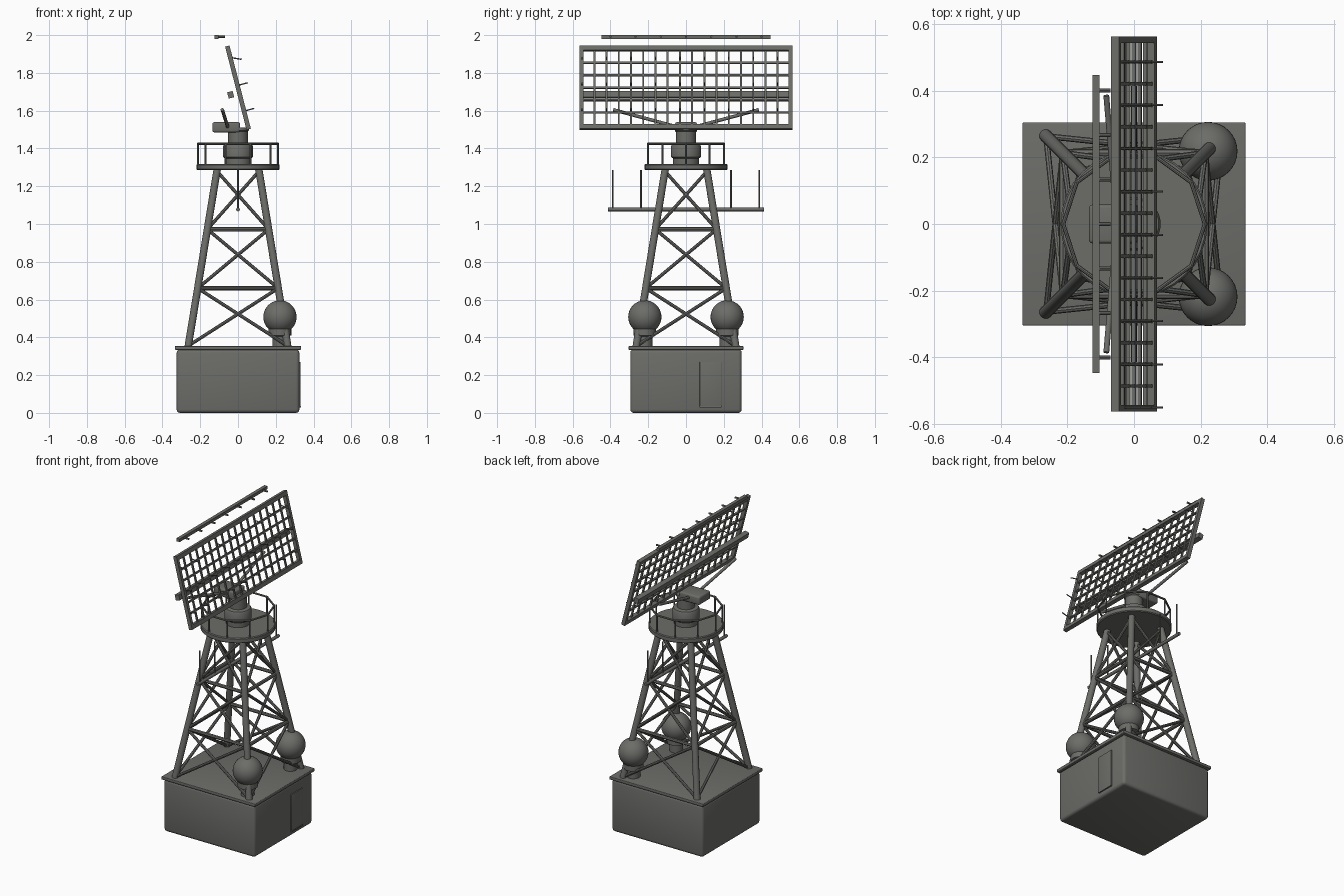
import bpy, bmesh, math
from mathutils import Vector, Matrix

if "Cube" in bpy.data.objects:
    bpy.data.objects.remove(bpy.data.objects["Cube"])

grey = bpy.data.materials.new("dark_grey")
grey.diffuse_color = (0.15, 0.15, 0.14, 1)
grey.use_nodes = True
grey.node_tree.nodes["Principled BSDF"].inputs["Base Color"].default_value = grey.diffuse_color


def finish(bm, name, bevel=0, smooth=True):
    """Turn a bmesh into a named, coloured object."""
    me = bpy.data.meshes.new(name)
    bm.to_mesh(me)
    bm.free()
    me.materials.append(grey)
    ob = bpy.data.objects.new(name, me)
    bpy.context.collection.objects.link(ob)
    bpy.ops.object.select_all(action='DESELECT')
    ob.select_set(True)
    bpy.context.view_layer.objects.active = ob
    if bevel:
        m = ob.modifiers.new("bevel", 'BEVEL')
        m.width, m.segments = bevel, 3
        bpy.ops.object.modifier_apply(modifier="bevel")
    if smooth:
        bpy.ops.object.shade_smooth_by_angle(angle=math.radians(40))
    return ob


def box(bm, c, s, mat=Matrix()):
    m = mat @ Matrix.Translation(c) @ Matrix.Diagonal((*s, 1))
    bmesh.ops.create_cube(bm, size=1, matrix=m)


def rod(bm, a, b, r, segs=10):
    a, b = Vector(a), Vector(b)
    d = b - a
    m = Matrix.Translation((a + b) / 2) @ d.to_track_quat('Z', 'Y').to_matrix().to_4x4()
    bmesh.ops.create_cone(bm, cap_ends=True, segments=segs, radius1=r, radius2=r,
                          depth=d.length, matrix=m)


def lathe(name, profile, centre=(0, 0), segs=32):
    """Revolve (radius, z) points about a vertical axis."""
    bm = bmesh.new()
    vs = [bm.verts.new((r, 0, z)) for r, z in profile]
    es = [bm.edges.new(p) for p in zip(vs, vs[1:])]
    bmesh.ops.spin(bm, geom=vs + es, cent=(0, 0, 0), axis=(0, 0, 1),
                   angle=2 * math.pi, steps=segs)
    bmesh.ops.remove_doubles(bm, verts=bm.verts, dist=1e-5)
    bmesh.ops.recalc_face_normals(bm, faces=bm.faces)
    bmesh.ops.translate(bm, verts=bm.verts, vec=(*centre, 0))
    return finish(bm, name)


# Equipment shelter with roof slab and door
bm = bmesh.new()
box(bm, (0, 0, 0.168), (0.65, 0.59, 0.336))
finish(bm, "shelter", 0.018)
bm = bmesh.new()
box(bm, (0, 0, 0.344), (0.668, 0.608, 0.02))
finish(bm, "roof_slab", 0.004)
bm = bmesh.new()
box(bm, (0.327, 0.13, 0.15), (0.009, 0.115, 0.24))
finish(bm, "door", 0.002)
bm = bmesh.new()
box(bm, (0.329, 0.13, 0.033), (0.009, 0.115, 0.008))
finish(bm, "door_sill")

# Lattice tower: tapered legs, horizontals and X braces on four faces
Z0, Z1 = 0.35, 1.29
SIGNS = [(-1, -1), (1, -1), (1, 1), (-1, 1)]


def corner(i, z):
    h = 0.264 + (0.11 - 0.264) * (z - Z0) / (Z1 - Z0)
    sx, sy = SIGNS[i % 4]
    return (sx * h, sy * h, z)


legs, braces = bmesh.new(), bmesh.new()
levels = [0.355, 0.66, 0.972, 1.28]
for i in range(4):
    rod(legs, corner(i, Z0), corner(i, Z1), 0.02, 12)
    for lo, hi in zip(levels, levels[1:]):
        rod(braces, corner(i, lo), corner(i + 1, hi), 0.009, 8)
        rod(braces, corner(i + 1, lo), corner(i, hi), 0.009, 8)
    for z in levels[1:3]:
        rod(braces, corner(i, z), corner(i + 1, z), 0.011, 8)
finish(legs, "tower_legs")
finish(braces, "tower_braces")

# Radomes on stands
for side, y in (("front", -0.218), ("back", 0.218)):
    bm = bmesh.new()
    bmesh.ops.create_uvsphere(bm, u_segments=32, v_segments=20, radius=0.088,
                              matrix=Matrix.Translation((0.222, y, 0.508)))
    finish(bm, side + "_radome")
    lathe(side + "_radome_stand", [(0, 0.35), (0.04, 0.35), (0.04, 0.405), (0.06, 0.41),
                                   (0.06, 0.445), (0, 0.445)], (0.222, y), 24)

# Whip aerials on a cross arm
bm = bmesh.new()
rod(bm, (0, -0.413, 1.077), (0, 0.413, 1.077), 0.01)
finish(bm, "cross_arm")
bm = bmesh.new()
for y in (-0.388, -0.238, 0.238, 0.388):
    rod(bm, (0, y, 1.077), (0, y, 1.285), 0.005, 8)
finish(bm, "whip_aerials")

# Platform deck and ten-post railing
lathe("platform", [(0, 1.285), (0.215, 1.285), (0.22, 1.29), (0.22, 1.313),
                   (0.215, 1.318), (0, 1.318)], segs=32)
bm = bmesh.new()
ring = [(0.212 * math.cos(k * math.pi / 5), 0.212 * math.sin(k * math.pi / 5)) for k in range(10)]
for k, p in enumerate(ring):
    rod(bm, (*p, 1.31), (*p, 1.425), 0.005, 8)
    rod(bm, (*p, 1.425), (*ring[(k + 1) % 10], 1.425), 0.006, 8)
finish(bm, "railing")

# Rotating pedestal, gearbox and side struts
lathe("pedestal", [(0, 1.315), (0.07, 1.315), (0.07, 1.348), (0.08, 1.355), (0.08, 1.41),
                   (0.074, 1.42), (0.052, 1.425), (0.052, 1.49), (0.058, 1.495),
                   (0.058, 1.51), (0, 1.51)], segs=32)
bm = bmesh.new()
box(bm, (-0.062, 0, 1.512), (0.146, 0.116, 0.054))
finish(bm, "gearbox", 0.01)
bm = bmesh.new()
for s in (-1, 1):
    rod(bm, (-0.055, s * 0.05, 1.515), (-0.083, s * 0.385, 1.605), 0.009)
finish(bm, "side_struts")

# Tilted antenna panel, built upright in local space (x thickness, y width, z height)
TILT = Matrix.Translation((0, 0, 1.722)) @ Matrix.Rotation(-math.radians(14.4), 4, 'Y')
H, W, T = 0.455, 1.125, 0.024
bm = bmesh.new()
for s in (-1, 1):
    box(bm, (0, 0, s * (H - 0.026) / 2), (T, W, 0.026), TILT)
    box(bm, (0, s * (W - 0.02) / 2, 0), (T, 0.02, H), TILT)
finish(bm, "antenna_frame", smooth=False)

bars = [-0.55 + 1.1 * k / 17 for k in range(18)]
bm = bmesh.new()
for y in bars[1:-1]:
    box(bm, (0, y, 0), (0.01, 0.01, H - 0.03), TILT)
for k in range(-2, 3):
    box(bm, (0, 0, k * 0.068), (0.012, W - 0.03, 0.01), TILT)
finish(bm, "antenna_grid", smooth=False)

# Rear stubs on every second upright
bm = bmesh.new()
for y in bars[::2]:
    for z, drop in ((0.165, -0.025), (0.012, 0), (-0.128, 0)):
        rod(bm, TILT @ Vector((0, y, z)), TILT @ Vector((0.056, y, z + drop)), 0.0035, 6)
finish(bm, "rear_stubs")

# Feed bar in front of the panel
bm = bmesh.new()
box(bm, (-0.047, 0, -0.027), (0.03, W, 0.034), TILT)
finish(bm, "feed_bar", smooth=False)

# Top bar with short arms
bm = bmesh.new()
box(bm, (-0.114, 0, 1.99), (0.022, 0.894, 0.02))
finish(bm, "top_bar", smooth=False)
bm = bmesh.new()
for k in range(-3, 4):
    rod(bm, (-0.11, k * 0.1335, 1.991), (-0.07, k * 0.1335, 1.991), 0.006, 8)
finish(bm, "top_bar_arms")
